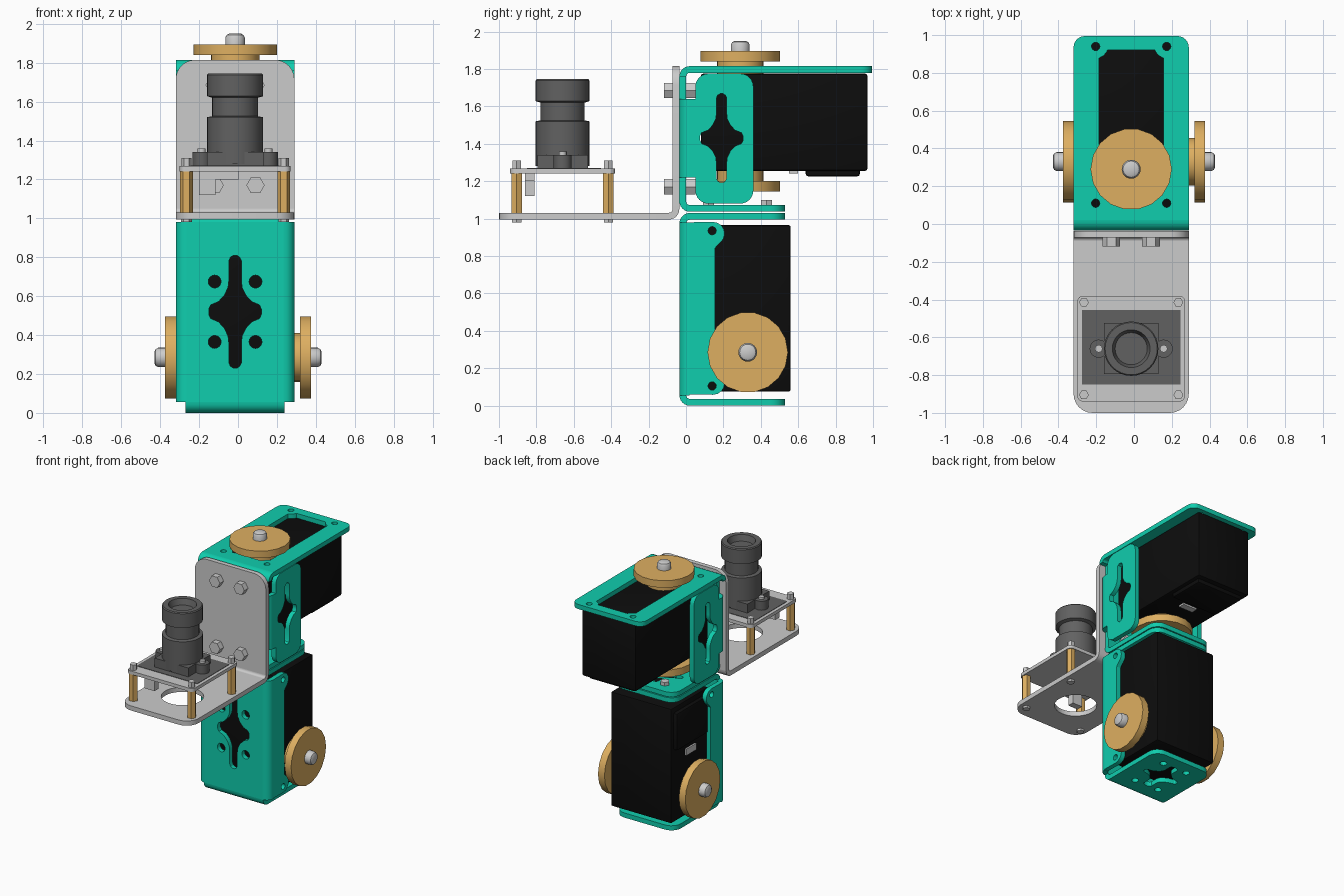
import bpy, bmesh
from math import sin, cos, pi, radians
from mathutils import Matrix, Vector

if "Cube" in bpy.data.objects:
    bpy.data.objects.remove(bpy.data.objects["Cube"])

X, Y, Z = Vector((1, 0, 0)), Vector((0, 1, 0)), Vector((0, 0, 1))
SHIFT = Matrix.Translation((-0.015, 0, 0))   # everything is modelled around x = 0, then shifted
T = 0.036                                    # sheet metal thickness


def material(name, rgb):
    m = bpy.data.materials.new(name)
    m.diffuse_color = (*rgb, 1)
    m.use_nodes = True
    m.node_tree.nodes["Principled BSDF"].inputs["Base Color"].default_value = m.diffuse_color
    return m


GREEN = material("green", (0.005, 0.61, 0.42))
GOLD = material("gold", (0.73, 0.43, 0.12))
BLACK = material("black", (0.004, 0.004, 0.004))
DARK = material("dark", (0.12, 0.12, 0.12))


def frame(origin, u, v):
    m = Matrix((u, v, u.cross(v))).transposed().to_4x4()
    m.translation = origin
    return m


def finish(name, mesh, mat, matrix):
    ob = bpy.data.objects.new(name, mesh)
    bpy.context.collection.objects.link(ob)
    ob.matrix_world = SHIFT @ matrix
    mesh.materials.clear()
    if mat:
        mesh.materials.append(mat)
    bpy.context.view_layer.objects.active = ob
    bpy.ops.object.select_all(action='DESELECT')
    ob.select_set(True)
    bpy.ops.object.shade_smooth_by_angle(angle=radians(32))
    return ob


# 2D outlines
def arc(cx, cy, r, a0, a1, n=6):
    return [(cx + r * cos(radians(a0 + (a1 - a0) * i / n)),
             cy + r * sin(radians(a0 + (a1 - a0) * i / n))) for i in range(n + 1)]


def circle(cx, cy, r, n=16):
    return arc(cx, cy, r, 0, 360, n)[:-1]


def rrect(x0, x1, y0, y1, low=0.0, high=0.0):
    pts = []
    for x, y, r, sx, sy, a in ((x0, y0, low, 1, 1, 180), (x1, y0, low, -1, 1, 270),
                               (x1, y1, high, -1, -1, 0), (x0, y1, high, 1, -1, 90)):
        pts += arc(x + sx * r, y + sy * r, r, a, a + 90) if r else [(x, y)]
    return pts


def quad(q, cx, cy):
    m = q + [(-x, y) for x, y in q[::-1]]
    m += [(-x, -y) for x, y in m]
    return [(cx + x, cy + y) for x, y in m]


def cross(cx, cy, sx=1.0, sy=1.0):
    q = [(.135, .014), (.125, .035), (.085, .052), (.055, .085), (.036, .125),
         (.032, .16), (.032, .262), (.024, .28), (.008, .29)]
    return quad([(x * sx, y * sy) for x, y in q], cx, cy)


def four(cx, cy, dx, dy, r):
    return [circle(cx + i * dx, cy + j * dy, r) for i in (-1, 1) for j in (-1, 1)]


# flat sheet with holes, centred on its mid plane
def plate(name, loops, origin, u, v, mat=GREEN, t=T):
    cu = bpy.data.curves.new(name, 'CURVE')
    cu.dimensions, cu.fill_mode, cu.extrude = '2D', 'BOTH', t / 2
    for loop in loops:
        sp = cu.splines.new('POLY')
        sp.points.add(len(loop) - 1)
        for p, (x, y) in zip(sp.points, loop):
            p.co = (x, y, 0, 1)
        sp.use_cyclic_u = True
    tmp = bpy.data.objects.new("tmp", cu)
    bpy.context.collection.objects.link(tmp)
    mesh = bpy.data.meshes.new_from_object(tmp.evaluated_get(bpy.context.evaluated_depsgraph_get()))
    bpy.data.objects.remove(tmp)
    bm = bmesh.new()
    bm.from_mesh(mesh)
    bmesh.ops.remove_doubles(bm, verts=bm.verts, dist=1e-5)
    bmesh.ops.recalc_face_normals(bm, faces=bm.faces)
    bm.to_mesh(mesh)
    bm.free()
    return finish(name, mesh, mat, frame(origin, u, v))


def bend(name, center, u, v, length, mat=GREEN):
    loop = arc(0, 0, .055, 0, 90) + arc(0, 0, .055 - T, 90, 0)
    plate(name, [loop], center, u, v, mat, length)


def box(name, x, y, z, mat=None, matrix=Matrix(), bevel=0.0):
    bm = bmesh.new()
    bmesh.ops.create_cube(bm, size=1)
    for w in bm.verts:
        w.co = [(a[0] + a[1]) / 2 + c * (a[1] - a[0]) for a, c in zip((x, y, z), w.co)]
    if bevel:
        bmesh.ops.bevel(bm, geom=bm.edges[:], offset=bevel, segments=2, affect='EDGES', profile=.5)
    mesh = bpy.data.meshes.new(name)
    bm.to_mesh(mesh)
    bm.free()
    return finish(name, mesh, mat, matrix)


def lathe(name, profile, matrix, mat=None, n=24):
    bm = bmesh.new()
    rings = [[bm.verts.new((r * cos(2 * pi * i / n), r * sin(2 * pi * i / n), z)) for i in range(n)]
             for r, z in profile]
    for a, b in zip(rings, rings[1:]):
        for i in range(n):
            bm.faces.new((a[i], a[i - 1], b[i - 1], b[i]))
    bmesh.ops.remove_doubles(bm, verts=bm.verts, dist=1e-5)
    bmesh.ops.recalc_face_normals(bm, faces=bm.faces)
    mesh = bpy.data.meshes.new(name)
    bm.to_mesh(mesh)
    bm.free()
    return finish(name, mesh, mat, matrix)


def rod(name, r, z0, z1, matrix, mat=None, n=6):
    return lathe(name, [(0, z0), (r, z0), (r, z1), (0, z1)], matrix, mat, n)


# servo: shaft along local z at the origin, body runs along local y
def servo(tag, m):
    box(tag + "_servo_body", (-.23, .23), (-.21, .68), (-.52, 0), BLACK, m, .012)
    box(tag + "_servo_cover", (-.2, .2), (.35, .64), (-.55, -.5), BLACK, m, .015)
    box(tag + "_servo_socket", (-.06, .06), (.26, .31), (-.533, -.5), None, m)
    for end, s, z in (("drive", 1, 0), ("idler", -1, -.51)):
        k = m @ Matrix.Translation((0, 0, z)) @ Matrix.Diagonal((1, 1, s, 1))
        rod(f"{tag}_{end}_hub", .125, -.01, .066, k, GOLD, 24)
        rod(f"{tag}_{end}_disc", .215, .065, .12, k, GOLD, 18)
        lathe(f"{tag}_{end}_screw", [(0, .11), (.05, .11), (.05, .155), (.043, .168), (.03, .175), (0, .175)], k)


servo("upper", Matrix.Translation((0, .29, 1.775)))
servo("lower", frame((.27, .33, .285), Y, Z))

# lower bracket: front sheet, side flanges with ears, end flanges
plate("lower_front_sheet", [rrect(-.25, .25, .055, .98), cross(0, .52)] + four(0, .52, .105, .155, .033),
      (0, -.017, 0), X, Z)
ear = [(.02, .06)] + arc(.145, .12, .062, -90, 50) + [(.165, .185), (.155, .2)]
side = ear + [(y, 1.04 - z) for y, z in ear[::-1]]
for s in (-1, 1):
    plate("lower_side_flange", [side, circle(.14, .105, .022), circle(.14, .935, .022)], (s * .287, 0, 0), Y, Z)
    bend("lower_side_bend", (s * .25, .02, .5175), X * s, -Y, .925)
for z, c, d in ((.018, .055, -Z), (1.012, .975, Z)):
    plate("lower_end_flange", [rrect(-.255, .255, .02, .53, 0, .08), cross(0, .275, 1.1, .55)]
          + four(0, .275, .105, .155, .025), (0, 0, z), X, Y)
    bend("lower_end_bend", (0, .02, c), d, -Y, .51)

# upper bracket: long top frame, front sheet, bottom flange, side plates
opening = quad([(.17, .353), (.145, .367), (.13, .385), (.126, .395)], 0, .525)
plate("upper_top_frame", [rrect(-.305, .305, .02, .995, 0, .06), opening] + four(0, .525, .188, .415, .022),
      (0, 0, 1.797), X, Y)
bend("upper_top_bend", (0, .02, 1.76), Z, -Y, .61)
plate("upper_front_sheet", [rrect(-.25, .25, 1.092, 1.76)], (0, -.017, 0), X, Z)
bend("upper_bottom_bend", (0, .02, 1.092), -Z, -Y, .51)
plate("upper_bottom_flange", [rrect(-.255, .255, .02, .53, 0, .08), cross(0, .275, 1.1, .55)],
      (0, 0, 1.055), X, Y)
for s in (-1, 1):
    plate("upper_side_plate", [rrect(.05, .36, 1.08, 1.775, .07, .07), cross(.19, 1.43, .85, .82)],
          (s * .287, 0, 0), Y, Z)
    plate("upper_side_tab", [rrect(.02, .06, 1.22, 1.64)], (s * .287, 0, 0), Y, Z)
    bend("upper_side_bend", (s * .25, .02, 1.43), X * s, -Y, .42)

# grey camera bracket
plate("camera_upright", [rrect(-.305, .305, 1.05, 1.815, 0, .1)], (0, -.054, 0), X, Z, None)
plate("camera_shelf", [rrect(-.305, .305, -1, -.091, .1, 0), circle(0, -.66, .15, 32)], (0, 0, 1.013), X, Y, None)
bend("camera_bracket_bend", (0, -.091, 1.05), Y, -Z, .61, None)

# bolts through the brackets
for s in (-.105, .105):
    for z in (1.17, 1.685):
        k = frame((s, 0, z), X, Z)
        rod("upright_bolt_head", .047, .07, .118, k)
        rod("upright_bolt_nut", .047, -.05, 0, k)
    for y in (.12, .43):
        rod("flange_bolt", .033, 1.07, 1.1, Matrix.Translation((s, y, 0)))

# camera board on gold standoffs
plate("camera_board", [rrect(-.285, .285, -.94, -.38, .03, .03)], (0, 0, 1.255), X, Y, None, .026)
box("board_patch", (-.26, .26), (-.85, -.455), (1.265, 1.271), DARK)
for x in (-.25, .25):
    for y in (-.905, -.415):
        k = Matrix.Translation((x, y, 0))
        rod("standoff", .033, 1.03, 1.243, k, GOLD)
        rod("standoff_top_screw", .026, 1.26, 1.31, k)
        rod("standoff_bottom_screw", .028, .98, 1.0, k)
box("board_plug", (-.185, -.1), (-.86, -.81), (1.12, 1.245))
box("board_plug_base", (-.185, .02), (-.86, -.81), (1.2, 1.245))

# lens mount and lens
box("lens_mount", (-.145, .145), (-.795, -.525), (1.265, 1.34), DARK)
for s in (-1, 1):
    k = Matrix.Translation((s * .172, -.66, 0))
    rod("lens_mount_ear", .048, 1.265, 1.34, k, DARK, 20)
    rod("lens_mount_screw", .02, 1.33, 1.358, k, None, 12)
lathe("lens", [(0, 1.28), (.144, 1.28), (.144, 1.52), (.118, 1.525), (.118, 1.62), (.144, 1.628), (.144, 1.738),
               (.138, 1.745), (.1, 1.745), (.085, 1.7), (0, 1.7)], Matrix.Translation((0, -.66, 0)), DARK, 32)
